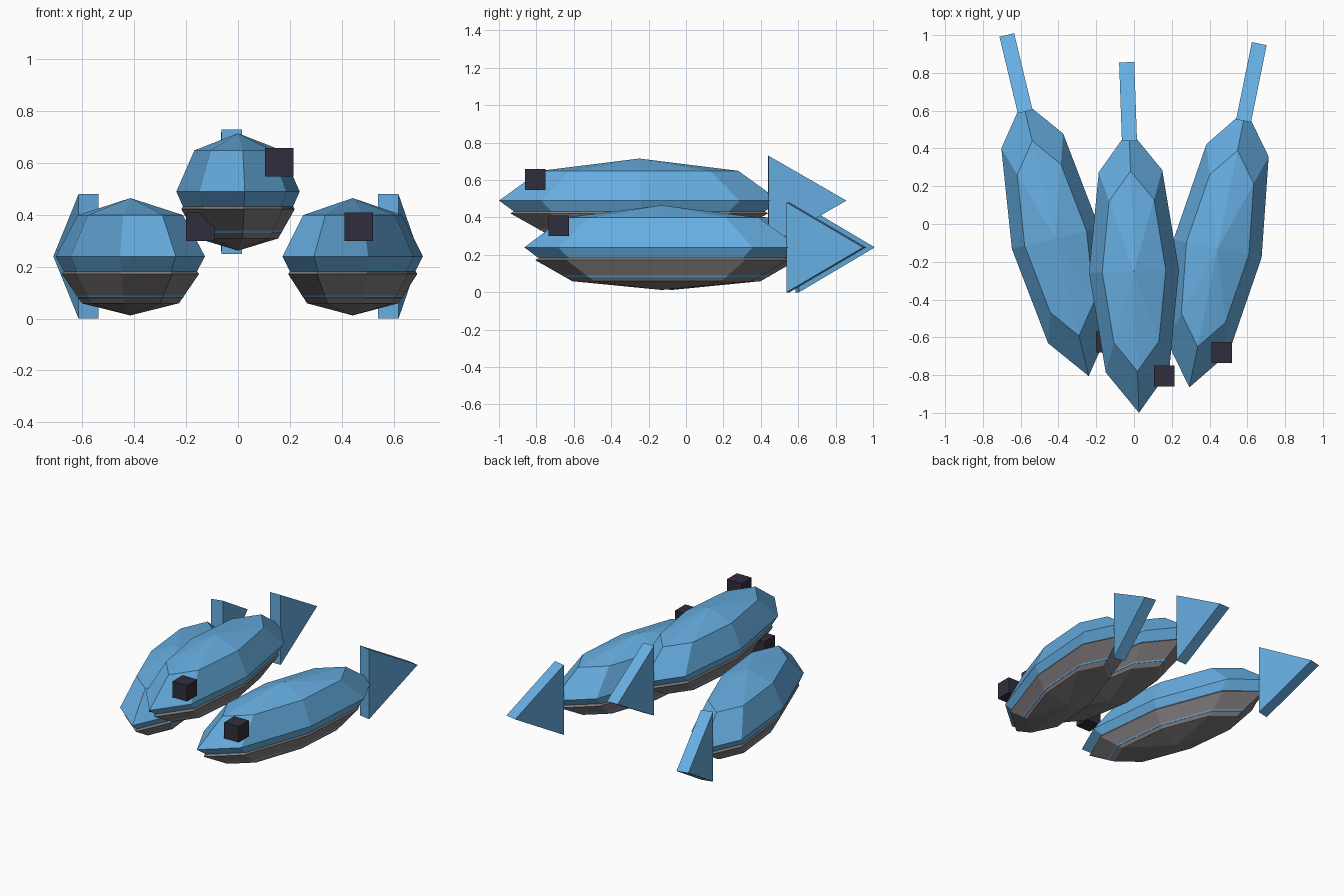
import bpy, bmesh, math
from mathutils import Matrix, Vector

if "Cube" in bpy.data.objects:
    bpy.data.objects.remove(bpy.data.objects["Cube"])


def material(name, rgb):
    m = bpy.data.materials.new(name)
    m.diffuse_color = (*rgb, 1)
    m.use_nodes = True
    m.node_tree.nodes["Principled BSDF"].inputs["Base Color"].default_value = m.diffuse_color
    return m


BLUE = material("sky blue", (0.133, 0.42, 0.75))
GREY = material("belly grey", (0.22, 0.20, 0.205))
DARK = material("eye dark", (0.03, 0.027, 0.045))


def finish(bm, name, mat, matrix):
    bmesh.ops.transform(bm, matrix=matrix, verts=bm.verts)
    bmesh.ops.recalc_face_normals(bm, faces=bm.faces)
    mesh = bpy.data.meshes.new(name)
    bm.to_mesh(mesh)
    bm.free()
    mesh.materials.append(mat)
    ob = bpy.data.objects.new(name, mesh)
    bpy.context.collection.objects.link(ob)
    return ob


def ellipsoid(name, mat, radii, matrix):
    bm = bmesh.new()
    bmesh.ops.create_uvsphere(bm, u_segments=8, v_segments=4, radius=1)
    return finish(bm, name, mat, matrix @ Matrix.Diagonal((*radii, 1)))


def tail(name, mat, matrix):
    # triangular slab, upright edge at the body and point to the rear
    bm = bmesh.new()
    pts = [(0.69, -0.24), (0.69, 0.24), (1.107, 0)]
    face = bm.faces.new([bm.verts.new((-0.04, y, z)) for y, z in pts])
    new = bmesh.ops.extrude_face_region(bm, geom=[face])["geom"]
    bmesh.ops.translate(bm, vec=(0.08, 0, 0),
                        verts=[v for v in new if isinstance(v, bmesh.types.BMVert)])
    return finish(bm, name, mat, matrix)


def cube(name, mat, centre, size):
    bm = bmesh.new()
    bmesh.ops.create_cube(bm, size=size)
    return finish(bm, name, mat, Matrix.Translation(centre))


RX, RY, RZ = 0.238, 0.75, 0.225
# label, body centre, heading in degrees, eye centre
SCHOOL = [
    ("middle", (0.0, -0.25, 0.49), 2, (0.16, -0.805, 0.603)),
    ("right", (0.4425, -0.13, 0.24), -11.5, (0.465, -0.68, 0.355)),
    ("left", (-0.415, -0.076, 0.24), 13.5, (-0.145, -0.625, 0.355)),
]

for label, centre, heading, eye in SCHOOL:
    base = Matrix.Translation(centre) @ Matrix.Rotation(math.radians(heading), 4, "Z")
    ellipsoid(label + " fish body", BLUE, (RX, RY, RZ), base)
    # flatter belly showing below the middle of the body
    ellipsoid(label + " fish belly", GREY, (RX * 0.92, RY * 0.92, RZ * 0.71),
              base @ Matrix.Translation((0, 0, -0.068)))
    tail(label + " fish tail", BLUE, base)
    cube(label + " fish eye", DARK, eye, 0.11)
